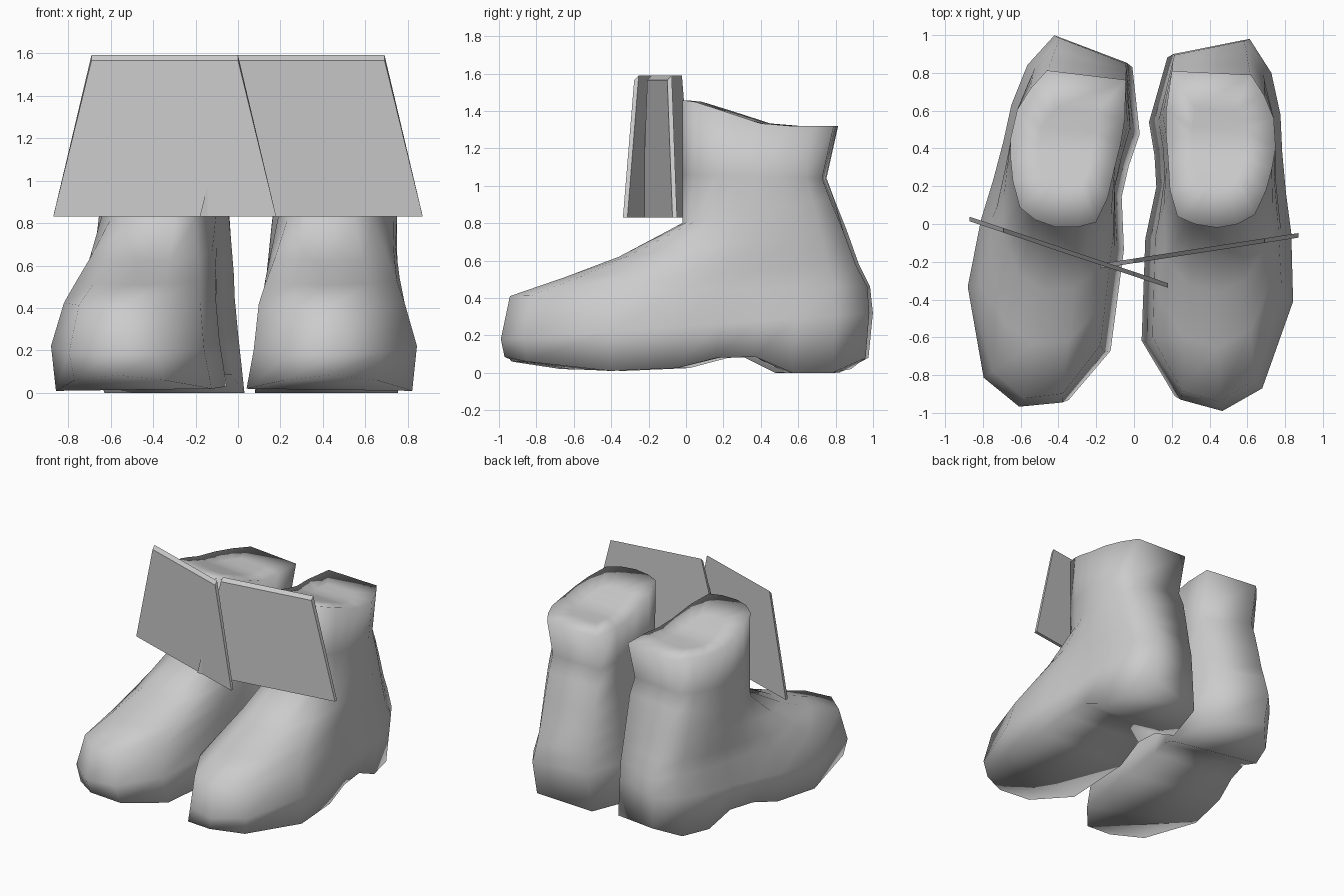
import bpy
import math
from mathutils import Matrix, Vector

old = bpy.data.objects.get("Cube")
if old:
    bpy.data.objects.remove(old, do_unlink=True)

# One plain grey for everything
grey = bpy.data.materials.new("plain_grey")
grey.use_nodes = True
GREY = (0.6, 0.6, 0.6, 1)
grey.diffuse_color = GREY
grey.node_tree.nodes["Principled BSDF"].inputs["Base Color"].default_value = GREY


def make_object(name, verts, faces, smooth=False):
    mesh = bpy.data.meshes.new(name)
    mesh.from_pydata(verts, [], faces)
    mesh.materials.append(grey)
    if smooth:
        mesh.shade_smooth()
    obj = bpy.data.objects.new(name, mesh)
    bpy.context.collection.objects.link(obj)


# Plan outlines, matched point for point from the toe, round the outer side
FOOT = [(.45, -.99), (.67, -.87), (.84, -.41), (.83, -.05), (.80, .17),
        (.78, .38), (.77, .58), (.72, .80), (.60, .98), (.18, .90),
        (.08, .55), (.11, .37), (.12, .20), (.06, -.08), (.04, -.63),
        (.22, -.93)]
LEG = [(.44, -.02), (.55, 0), (.64, .05), (.70, .18), (.73, .29),
       (.75, .40), (.74, .56), (.69, .68), (.62, .77), (.20, .79),
       (.17, .60), (.17, .47), (.18, .35), (.19, .18), (.23, .04), (.32, 0)]
N = len(FOOT)
# Sole height: raised toe, arch and heel edge
SOLE = [.085, .06, .01, .025, .08, .085, 0, 0, .08, .02,
        0, .085, .085, .03, .02, .06]
# Wall rings: blend from foot to leg, front height, back height,
# width scale, sideways shift, length scale
RINGS = [(0, .18, .32, .96, .018, 1), (.05, .41, .46, .88, 0, 1),
         (.35, .51, .58, .93, 0, 1), (.65, .62, .75, .96, 0, 1),
         (1, .80, .93, 1, 0, 1), (1, 1.06, 1.04, .98, 0, .945)]


def rim_height(y):
    return min(1.455, 1.32 + .33 * max(0, .44 - y))


def boot_verts():
    verts = [(.44 + (x - .45) * .975, y * .98, z)
             for (x, y), z in zip(FOOT, SOLE)]
    for blend, z_front, z_back, width, shift, length in RINGS:
        pts = [Vector(f).lerp(Vector(l), blend) for f, l in zip(FOOT, LEG)]
        y_front, y_back = min(p.y for p in pts), max(p.y for p in pts)
        for p in pts:
            t = (p.y - y_front) / (y_back - y_front)
            verts.append((.45 + shift + (p.x - .45) * width, p.y * length,
                          z_front + (z_back - z_front) * t))
    # Rim, level behind and rising to the shin, then the inner part of the lid
    for scale in (1, .5):
        for x, y in LEG:
            y = .42 + (y + (.02 if y > .7 else 0) - .42) * scale
            verts.append((.45 + (x - .45) * scale, y, rim_height(y)))
    return verts


def strips(start):
    # Cross strips between matching inner and outer points of a ring
    h = N // 2
    faces = [(0, N - 1, 1)]
    faces += [(i, N - i, N - i - 1, i + 1) for i in range(1, h - 1)]
    faces.append((h - 1, h + 1, h))
    return [tuple(start + i for i in f) for f in faces]


def boot_faces():
    rows = len(RINGS) + 2
    faces = [(r * N + i, r * N + (i + 1) % N,
              (r + 1) * N + (i + 1) % N, (r + 1) * N + i)
             for r in range(rows) for i in range(N)]
    return faces + strips(0) + [f[::-1] for f in strips(rows * N)]


# Boots: the right one is mirrored and turned a little
left_verts = [Vector(v) for v in boot_verts()]
make_object("left_boot", left_verts, boot_faces(), True)
turn = Matrix.Rotation(math.radians(9.6), 3, "Z")
mirror = Matrix.Diagonal((-1, 1, 1))
right_verts = [mirror @ (turn @ (v - Vector((.03, .065, 0))))
               for v in left_verts]
make_object("right_boot", right_verts, [f[::-1] for f in boot_faces()], True)


# Thin upright flaring panels crossing in front of the ankles
def panel(name, side, y_mid, slope):
    verts = []
    for offset, top in ((-.012, 1.565), (.012, 1.59)):
        for x, z in ((-.18, .83), (.87, .83), (.69, top), (0, top)):
            verts.append((side * x, y_mid + slope * side * x + offset, z))
    faces = [(0, 1, 2, 3), (7, 6, 5, 4)]
    faces += [(i, i + 4, (i + 1) % 4 + 4, (i + 1) % 4) for i in range(4)]
    if side < 0:
        faces = [f[::-1] for f in faces]
    make_object(name, verts, faces)


panel("left_panel", 1, -.195, .155)
panel("right_panel", -1, -.265, -.335)
